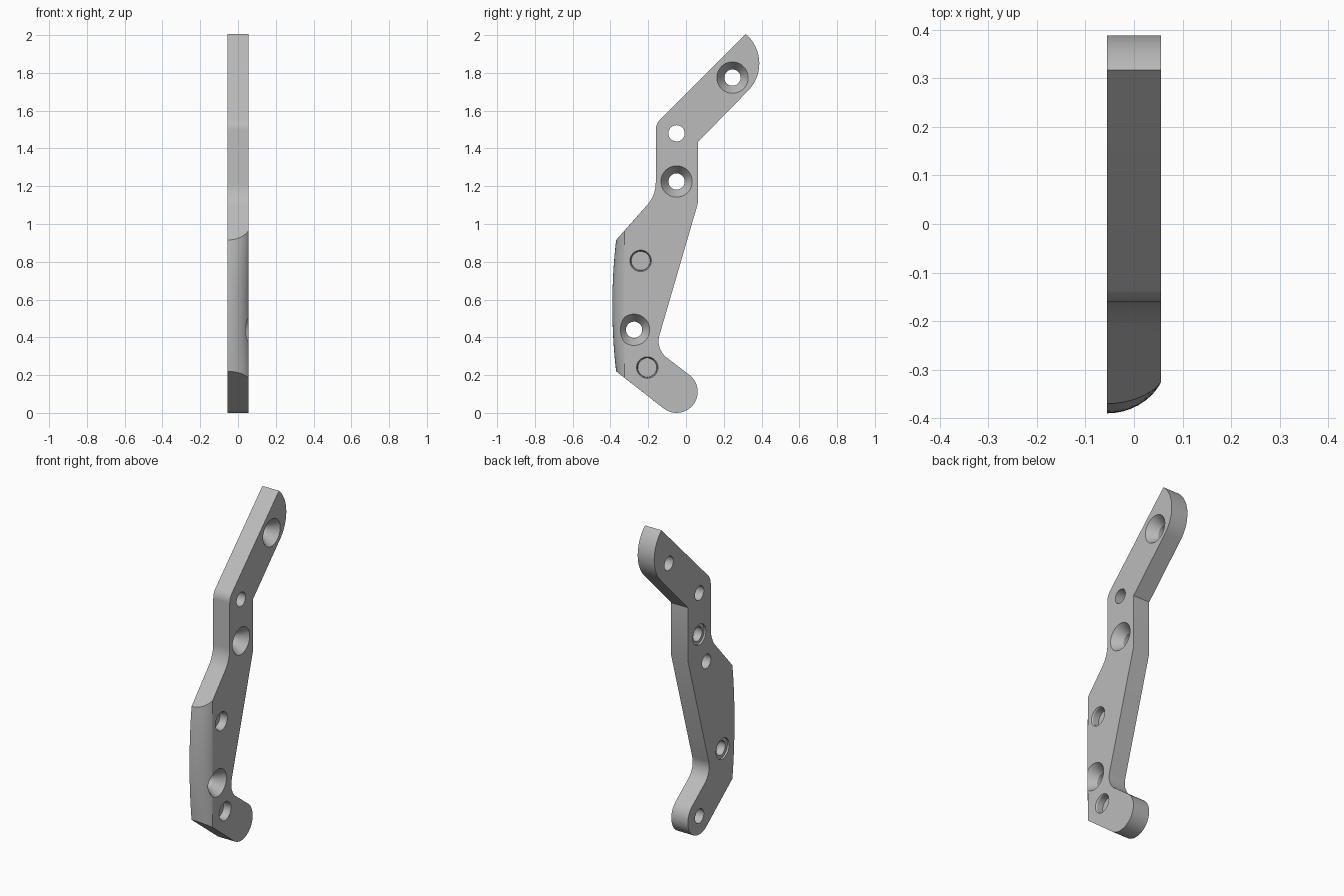
import bpy, bmesh
from math import cos, sin, pi, radians, sqrt

if "Cube" in bpy.data.objects:
    bpy.data.objects.remove(bpy.data.objects["Cube"], do_unlink=True)

HALF = 0.056          # half the plate thickness

grey = bpy.data.materials.new("plain grey")
grey.use_nodes = True
grey.diffuse_color = (0.5, 0.5, 0.5, 1)
grey.node_tree.nodes["Principled BSDF"].inputs["Base Color"].default_value = (0.5, 0.5, 0.5, 1)


def arc(y, z, r, start, end, n):
    """Points on an arc in the side plane, angles in degrees."""
    angles = [radians(start + (end - start) * i / n) for i in range(n + 1)]
    return [(y + r * cos(a), z + r * sin(a)) for a in angles]


def front_edge(x, n=16):
    """Bowed front edge, fading to a straight line on the left face."""
    u = x + HALF
    s = 1 - (0.123 - sqrt(0.123 ** 2 - u * u)) / (0.123 - sqrt(0.123 ** 2 - 4 * HALF ** 2))
    low, high = 0.185 + 0.035 * s, 0.965 - 0.05 * s
    points = []
    for i in range(n + 1):
        t = i / n
        bow = 0.045 + 0.02 * (1 - (2 * t - 1) ** 2)
        points.append((-0.325 - s * bow, low + (high - low) * t))
    return points


def outline(x):
    """Whole side outline of the plate at depth x."""
    return (front_edge(x)
            + arc(-0.34, 1.22, 0.18, -42, 0, 10)          # waist fillet
            + arc(-0.08, 1.497, 0.08, 180, 135, 8)        # shoulder
            + arc(0.182, 1.85, 0.206, 49, -45, 20)        # rounded tip
            + [(0.063, 1.434), (0.063, 1.11)]             # back edge
            + arc(-0.035, 0.38, 0.11, 163, 234, 14)       # heel fillet
            + arc(-0.05, 0.112, 0.112, 54, -127, 28))     # round foot


def finish(name, bm):
    bmesh.ops.recalc_face_normals(bm, faces=bm.faces)
    mesh = bpy.data.meshes.new(name)
    bm.to_mesh(mesh)
    bm.free()
    mesh.materials.append(grey)
    obj = bpy.data.objects.new(name, mesh)
    bpy.context.collection.objects.link(obj)
    return obj


def loft(bm, rings):
    """Skin closed rings of points and cap both ends."""
    rings = [[bm.verts.new(p) for p in ring] for ring in rings]
    for a, b in zip(rings, rings[1:]):
        for i in range(len(a)):
            j = (i + 1) % len(a)
            bm.faces.new((a[i], a[j], b[j], b[i]))
    bm.faces.new(rings[0])
    bm.faces.new(rings[-1])


# Plate body, layered through its thickness
bm = bmesh.new()
layers = [-HALF + 2 * HALF * sin(pi / 2 * i / 10) for i in range(11)]
loft(bm, [[(x, y, z) for y, z in outline(x)] for x in layers])
plate = finish("bracket_plate", bm)

# Hole profiles as (x, radius) steps
OUT = HALF + 0.02
BORE = 0.043
through = [(-OUT, BORE), (OUT, BORE)]
sunk = [(-OUT, BORE), (-0.004, BORE), (HALF, 0.083), (OUT, 0.083)]
sunk_ring = [(-OUT, 0.063), (-HALF + 0.012, 0.063), (-HALF + 0.012, BORE)] + sunk[1:]
left_pocket = [(0.01, 0.05), (HALF - 0.008, 0.052), (HALF, 0.057), (OUT, 0.057)]
right_pocket = [(-OUT, BORE), (0, BORE)]
holes = [(0.246, 1.775, sunk), (-0.05, 1.48, through), (-0.05, 1.225, sunk_ring),
         (-0.275, 0.44, sunk_ring), (-0.24, 0.805, left_pocket),
         (-0.205, 0.24, left_pocket), (-0.118, 1.035, right_pocket),
         (-0.05, 0.112, right_pocket)]

# All holes cut in one go
bm = bmesh.new()
for y, z, profile in holes:
    loft(bm, [[(x, py, pz) for py, pz in arc(y, z, r, 0, 360, 40)[:-1]] for x, r in profile])
cutter = finish("hole_cutter", bm)
cutter.hide_render = True

cut = plate.modifiers.new("holes", "BOOLEAN")
cut.operation = "DIFFERENCE"
cut.solver = "EXACT"
cut.object = cutter
bpy.context.view_layer.objects.active = plate
plate.select_set(True)
bpy.ops.object.modifier_apply(modifier=cut.name)
bpy.data.objects.remove(cutter, do_unlink=True)
bpy.ops.object.shade_smooth_by_angle(angle=radians(25))
